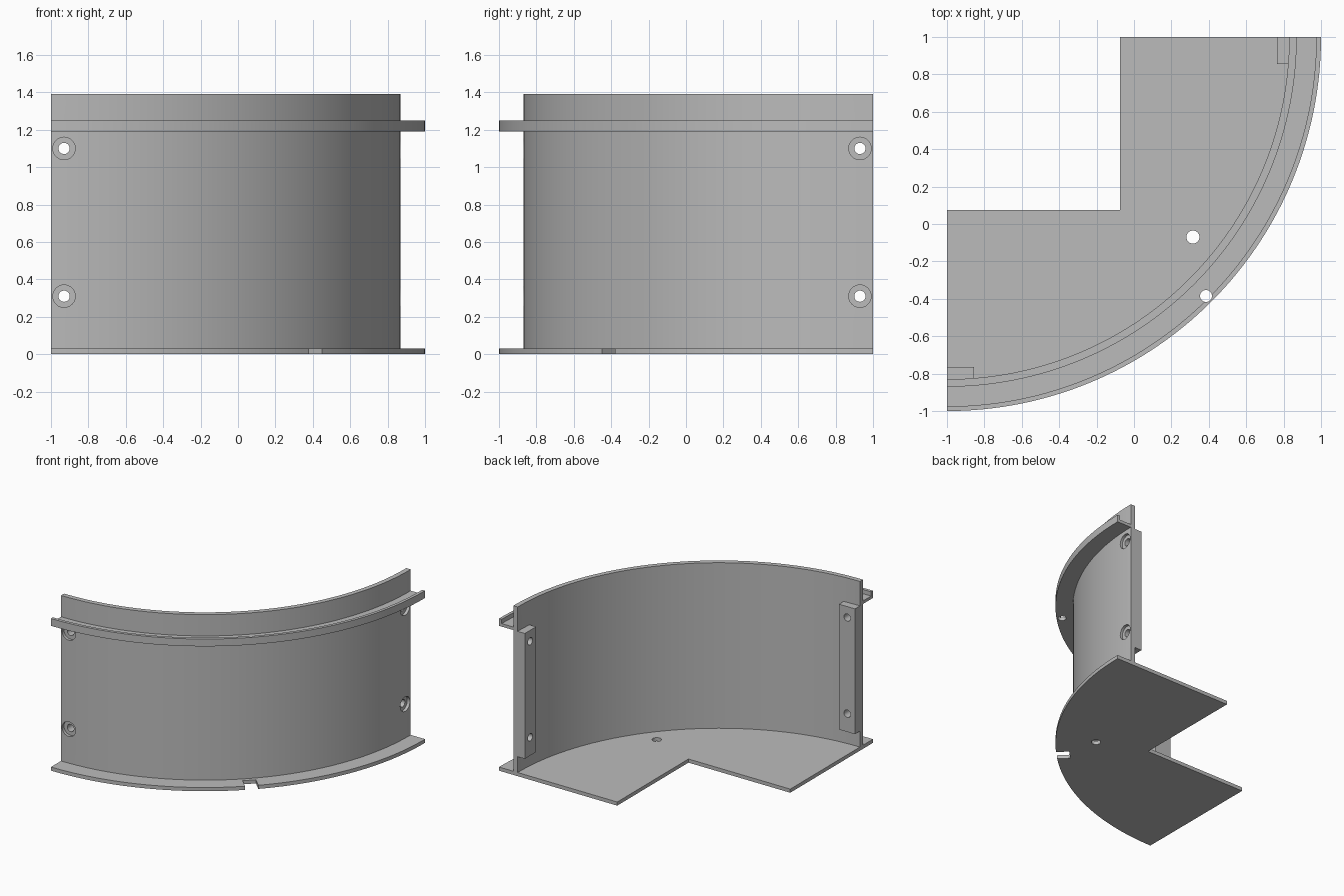
import bpy
import bmesh
from math import pi, cos, sin, radians
from mathutils import Vector, Matrix

cube = bpy.data.objects.get("Cube")
if cube:
    bpy.data.objects.remove(cube, do_unlink=True)

AXIS = Vector((-1, 1, 0))   # centre of the quarter circle
STEPS = 64
BASE_T = 0.03

grey = bpy.data.materials.new("light grey")
grey.use_nodes = True
colour = (0.5, 0.5, 0.5, 1)
grey.diffuse_color = colour
grey.node_tree.nodes["Principled BSDF"].inputs["Base Color"].default_value = colour


def finish(name, bm):
    bmesh.ops.recalc_face_normals(bm, faces=bm.faces)
    mesh = bpy.data.meshes.new(name)
    bm.to_mesh(mesh)
    bm.free()
    mesh.materials.append(grey)
    obj = bpy.data.objects.new(name, mesh)
    bpy.context.collection.objects.link(obj)
    return obj


def revolve(name, profile):
    """Sweep an (r, z) outline through the quarter circle, with end caps."""
    bm = bmesh.new()
    rings = []
    for i in range(STEPS + 1):
        a = -pi / 2 * (1 - i / STEPS)
        rings.append([bm.verts.new(AXIS + Vector((r * cos(a), r * sin(a), z))) for r, z in profile])
    n = len(profile)
    for p, q in zip(rings, rings[1:]):
        for k in range(n):
            bm.faces.new((p[k], p[(k + 1) % n], q[(k + 1) % n], q[k]))
    bm.faces.new(rings[0])
    bm.faces.new(rings[-1])
    return finish(name, bm)


def prism(name, outline, z0, z1):
    """Extrude an (x, y) outline upward."""
    bm = bmesh.new()
    face = bm.faces.new([bm.verts.new((x, y, z0)) for x, y in outline])
    top = bmesh.ops.extrude_face_region(bm, geom=[face])["geom"]
    verts = [v for v in top if isinstance(v, bmesh.types.BMVert)]
    bmesh.ops.translate(bm, verts=verts, vec=(0, 0, z1 - z0))
    return finish(name, bm)


def rod(centre, direction, radius, length):
    """Cylinder cutter centred on a point."""
    bm = bmesh.new()
    turn = Vector(direction).to_track_quat("Z", "Y").to_matrix().to_4x4()
    bmesh.ops.create_cone(bm, cap_ends=True, segments=32, radius1=radius, radius2=radius,
                          depth=length, matrix=Matrix.Translation(centre) @ turn)
    return finish("cutter", bm)


def cut(obj, cutters):
    for cutter in cutters:
        cutter.hide_render = True
        mod = obj.modifiers.new("cut", "BOOLEAN")
        mod.operation = "DIFFERENCE"
        mod.solver = "EXACT"
        mod.object = cutter
        bpy.context.view_layer.objects.active = obj
        bpy.ops.object.modifier_apply(modifier=mod.name)
        bpy.data.objects.remove(cutter, do_unlink=True)


def swap(p):
    """Mirror a point across the diagonal of the quarter circle."""
    return (-p[1], -p[0])


# Floor plate with a square corner removed
arc = [(AXIS.x + 2 * cos(a), AXIS.y + 2 * sin(a))
       for a in (-pi / 2 * (1 - i / STEPS) for i in range(STEPS + 1))]
base = prism("floor_plate", arc + [(-0.075, 1), (-0.075, 0.075), (-1, 0.075)], 0, BASE_T)

# Edge notch on the diagonal, and the drain hole
d = Vector((1, -1)).normalized()
s = Vector((1, 1)).normalized() * 0.05
inner, outer = AXIS.xy + d * 1.9, AXIS.xy + d * 2.1
notch = prism("cutter", [inner - s, outer - s, outer + s, inner + s], -0.1, 0.1)
cut(base, [notch, rod((0.315, -0.07, 0), (0, 0, 1), 0.035, 0.2)])

# Curved wall and the channel lip around it
wall = revolve("curved_wall", [(1.83, BASE_T), (1.87, BASE_T), (1.87, 1.39), (1.83, 1.39)])
lip = revolve("channel_lip", [(1.87, 1.19), (2, 1.19), (2, 1.25), (1.975, 1.25),
                              (1.975, 1.215), (1.87, 1.215)])
cut(lip, [rod((0.385, -0.385, 1.2), (0, 0, 1), 0.032, 0.3)])

# Mounting blocks at both ends, with counterbored bolt holes
block_outline = [(-1, -0.835), (-0.855, -0.83), (-0.855, -0.765), (-1, -0.765)]
parts = [base, wall, lip]
for name, place, direction in (("front_mounting_block", lambda p: p, (0, 1, 0)),
                               ("side_mounting_block", swap, (1, 0, 0))):
    block = prism(name, [place(p) for p in block_outline], 0.16, 1.19)
    for z in (0.31, 1.10):
        bolt = (*place((-0.93, -0.8)), z)
        bore = (*place((-0.93, -0.895)), z)
        cut(block, [rod(bolt, direction, 0.03, 0.3)])
        cut(wall, [rod(bolt, direction, 0.03, 0.3), rod(bore, direction, 0.06, 0.1)])
    parts.append(block)

# Smooth curves, sharp edges
bpy.ops.object.select_all(action="DESELECT")
for obj in parts:
    obj.select_set(True)
bpy.context.view_layer.objects.active = wall
bpy.ops.object.shade_smooth_by_angle(angle=radians(30))
